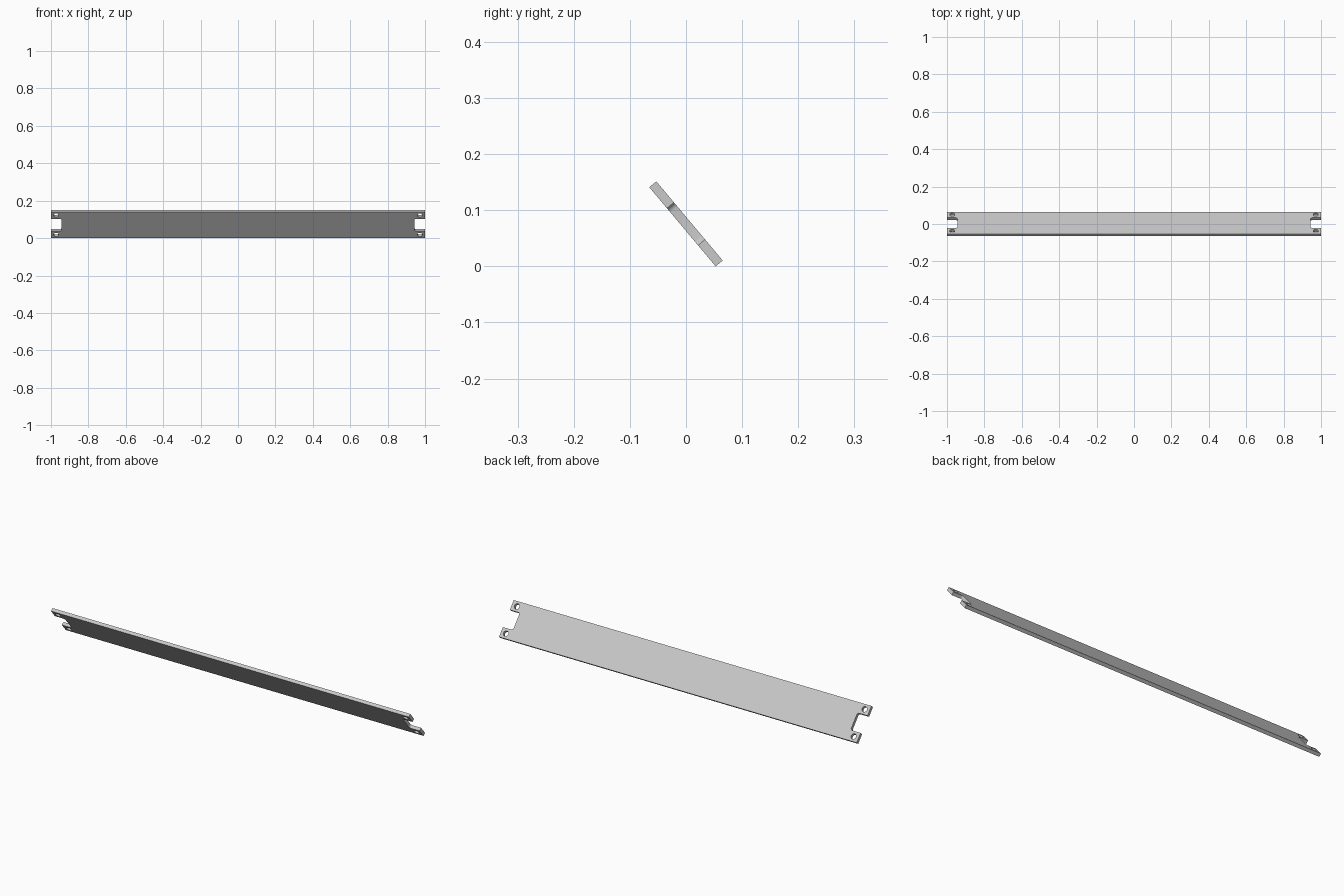
import bpy
from math import cos, sin, pi, radians

cube = bpy.data.objects.get("Cube")
if cube:
    bpy.data.objects.remove(cube, do_unlink=True)

HALF_LEN, HALF_WID, THICK = 1.0, 0.092, 0.0163
NOTCH_X, NOTCH_Y, FILLET = 0.944, 0.043, 0.01
HOLE_X, HOLE_Y, HOLE_R = 0.972, 0.068, 0.0135
TILT = radians(-50)

# Material
grey = bpy.data.materials.new("light_grey")
grey.use_nodes = True
colour = (0.58, 0.58, 0.58, 1)
grey.diffuse_color = colour
grey.node_tree.nodes["Principled BSDF"].inputs["Base Color"].default_value = colour


def arc(cx, cy, r, start, end, steps):
    angles = [start + (end - start) * i / steps for i in range(steps + 1)]
    return [(cx + r * cos(a), cy + r * sin(a)) for a in angles]


def add_loop(curve, points):
    spline = curve.splines.new("POLY")
    spline.points.add(len(points) - 1)
    for p, (x, y) in zip(spline.points, points):
        p.co = (x, y, 0, 1)
    spline.use_cyclic_u = True


# Plank outline: one quarter with a filleted end notch, mirrored around
quarter = arc(NOTCH_X + FILLET, NOTCH_Y - FILLET, FILLET, pi, pi / 2, 5)
quarter += [(HALF_LEN, NOTCH_Y), (HALF_LEN, HALF_WID)]
right_end = [(x, -y) for x, y in reversed(quarter)] + quarter
outline = right_end + [(-x, -y) for x, y in right_end]

curve = bpy.data.curves.new("plank", "CURVE")
curve.dimensions = "2D"
curve.fill_mode = "BOTH"
curve.extrude = THICK / 2
add_loop(curve, outline)

# Bolt holes in the four end tabs
for sx in (-1, 1):
    for sy in (-1, 1):
        add_loop(curve, arc(sx * HOLE_X, sy * HOLE_Y, HOLE_R, 0, 2 * pi, 24)[:-1])

plank = bpy.data.objects.new("plank", curve)
bpy.context.collection.objects.link(plank)
curve.materials.append(grey)

# Lean the plank back and rest it on the ground
plank.rotation_euler.x = TILT
plank.location.z = HALF_WID * sin(-TILT) + THICK / 2 * cos(TILT)

# Turn into a clean mesh with sharp edges kept
bpy.ops.object.select_all(action="DESELECT")
plank.select_set(True)
bpy.context.view_layer.objects.active = plank
bpy.ops.object.convert(target="MESH")
bpy.ops.object.mode_set(mode="EDIT")
bpy.ops.mesh.select_all(action="SELECT")
bpy.ops.mesh.remove_doubles(threshold=0.0001)
bpy.ops.mesh.normals_make_consistent(inside=False)
bpy.ops.object.mode_set(mode="OBJECT")
bpy.ops.object.shade_smooth_by_angle(angle=radians(30))
